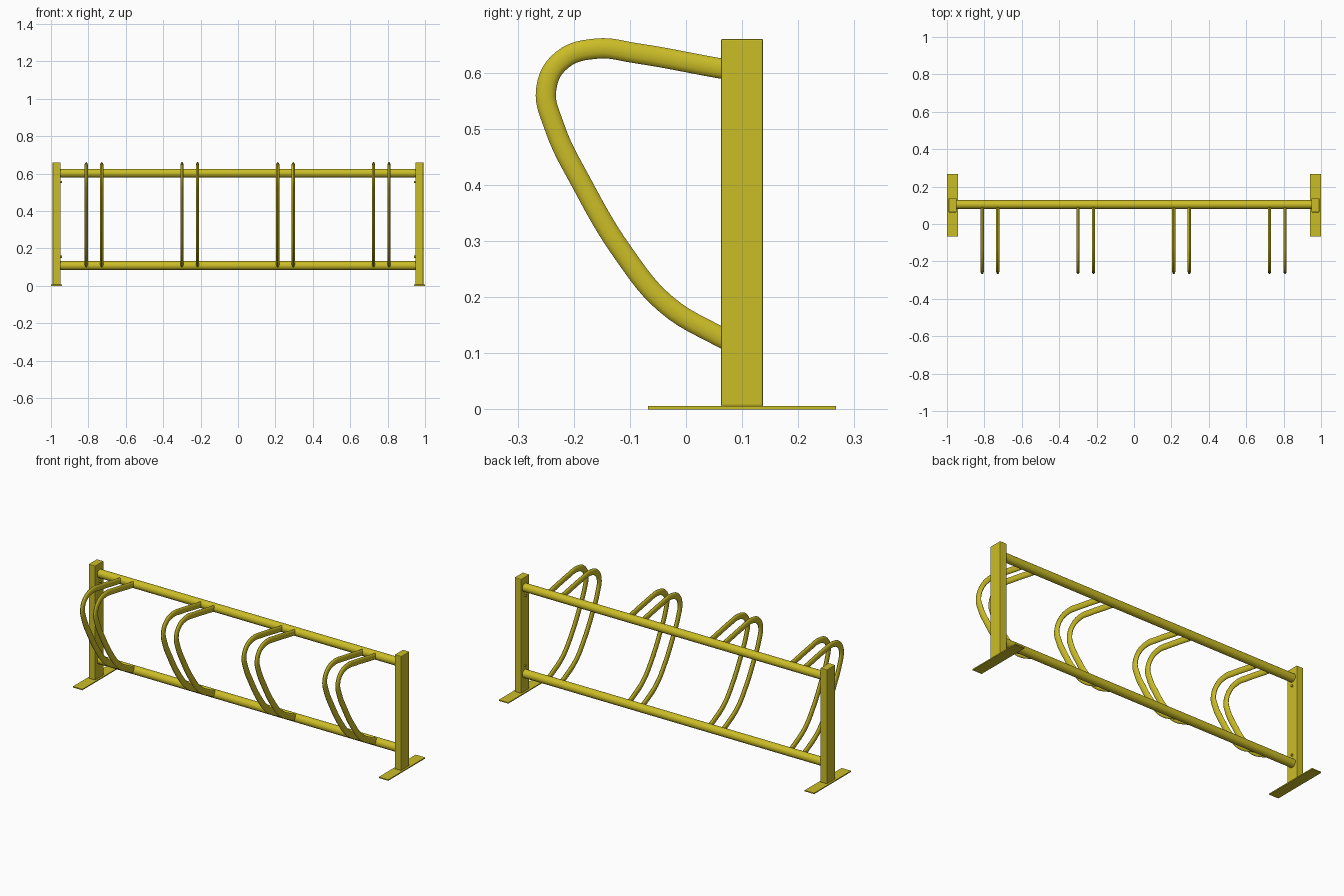
import bpy, bmesh, math

cube = bpy.data.objects.get("Cube")
if cube:
    bpy.data.objects.remove(cube, do_unlink=True)

# Single painted-metal colour
paint = bpy.data.materials.new("yellow_paint")
paint.use_nodes = True
colour = (0.60, 0.51, 0.02, 1)
paint.diffuse_color = colour
paint.node_tree.nodes["Principled BSDF"].inputs["Base Color"].default_value = colour


def finish(obj, name):
    obj.name = name
    obj.data.materials.append(paint)
    return obj


def box(name, centre, size, bevel=0):
    bpy.ops.mesh.primitive_cube_add(size=1, location=centre)
    obj = finish(bpy.context.object, name)
    obj.scale = size
    bpy.ops.object.transform_apply(location=False, rotation=False, scale=True)
    if bevel:
        mod = obj.modifiers.new("soft_edges", 'BEVEL')
        mod.width, mod.segments = bevel, 2
    return obj


def tube_x(name, centre, radius, length, sides=32):
    bpy.ops.mesh.primitive_cylinder_add(vertices=sides, radius=radius, depth=length,
                                        location=centre, rotation=(0, math.pi / 2, 0))
    obj = finish(bpy.context.object, name)
    bpy.ops.object.shade_smooth_by_angle(angle=math.radians(40))
    return obj


RAIL_Y, TOP_Z, LOW_Z = 0.104, 0.602, 0.108

# End posts with floor plates and small rivets on the inner faces
for side, word in ((1, "left"), (-1, "right")):
    box(word + "_post", (side * 0.97, 0.1, 0.333), (0.042, 0.075, 0.655), 0.003)
    box(word + "_floor_plate", (side * 0.97, 0.1, 0.003), (0.06, 0.335, 0.006))
    for z, level in ((TOP_Z - 0.047, "upper"), (LOW_Z + 0.047, "lower")):
        tube_x(f"{word}_{level}_rivet", (side * 0.947, RAIL_Y, z), 0.006, 0.012, 12)

# Long horizontal rails
tube_x("top_rail", (0, RAIL_Y, TOP_Z), 0.0235, 1.9)
tube_x("bottom_rail", (0, RAIL_Y, LOW_Z), 0.0235, 1.9)

# Wheel hoop: flattened tube following a side profile (y, z)
profile = [(0.095, 0.602), (0.06, 0.608), (-0.09, 0.635), (-0.16, 0.643), (-0.222, 0.622),
           (-0.249, 0.572), (-0.235, 0.505), (-0.187, 0.405), (-0.11, 0.276),
           (-0.035, 0.187), (0.06, 0.13), (0.095, 0.113)]
curve = bpy.data.curves.new("hoop_path", 'CURVE')
curve.dimensions = '3D'
curve.bevel_depth = 0.018
curve.bevel_resolution = 4
curve.resolution_u = 6
curve.use_fill_caps = True
spline = curve.splines.new('BEZIER')
spline.bezier_points.add(len(profile) - 1)
for point, (y, z) in zip(spline.bezier_points, profile):
    point.co = (0, y, z)
    point.handle_left_type = point.handle_right_type = 'AUTO'
hoop = bpy.data.objects.new("hoop", curve)
bpy.context.collection.objects.link(hoop)
bpy.ops.object.select_all(action='DESELECT')
hoop.select_set(True)
bpy.context.view_layer.objects.active = hoop
hoop.scale.x = 0.5
bpy.ops.object.convert(target='MESH')
hoop = bpy.context.object
bpy.ops.object.transform_apply(location=False, rotation=False, scale=True)
bpy.ops.object.shade_smooth_by_angle(angle=math.radians(40))
finish(hoop, "hoop_1_right")

# Four pairs of hoops along the rails
for pair in range(4):
    for side, word in ((-1, "right"), (1, "left")):
        copy = hoop
        if pair or side > 0:
            copy = bpy.data.objects.new(f"hoop_{pair + 1}_{word}", hoop.data)
            bpy.context.collection.objects.link(copy)
        copy.location.x = (pair - 1.5) * 0.512 - 0.002 + side * 0.0415
